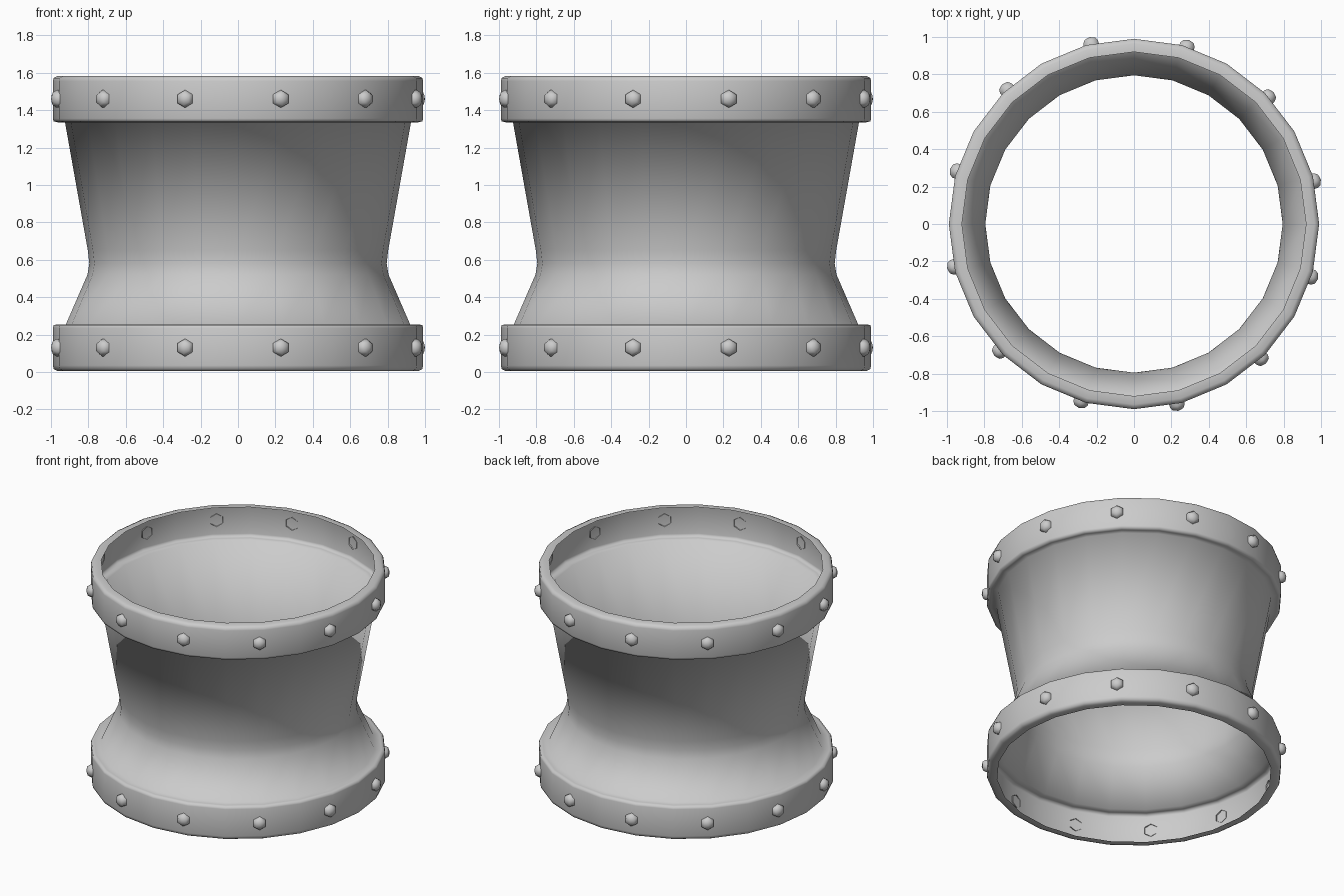
import bpy, bmesh, math
from mathutils import Matrix

cube = bpy.data.objects.get("Cube")
if cube:
    bpy.data.objects.remove(cube, do_unlink=True)

SIDES = 24
RIVETS = 12
RIVET_OFFSET = math.radians(13.4)

metal = bpy.data.materials.new("plain grey")
metal.use_nodes = True
GREY = (0.6, 0.6, 0.6, 1)
metal.diffuse_color = GREY
metal.node_tree.nodes["Principled BSDF"].inputs["Base Color"].default_value = GREY


def make_object(name, bm):
    mesh = bpy.data.meshes.new(name)
    bm.to_mesh(mesh)
    bm.free()
    mesh.materials.append(metal)
    mesh.shade_smooth()
    obj = bpy.data.objects.new(name, mesh)
    bpy.context.collection.objects.link(obj)
    return obj


def loft(bm, profile, sides):
    """Turn (radius, z) points, listed bottom to top, into an open shell."""
    rings = []
    for r, z in profile:
        rings.append([bm.verts.new((r * math.cos(a), r * math.sin(a), z))
                      for a in (math.tau * i / sides for i in range(sides))])
    for low, high in zip(rings, rings[1:]):
        for i in range(sides):
            j = (i + 1) % sides
            bm.faces.new((low[i], low[j], high[j], high[i]))
    return rings


# Thin shell: flanged collar, flared waist, flanged collar
bm = bmesh.new()
loft(bm, [(0.92, 0.005), (0.965, 0.005), (0.985, 0.015), (0.99, 0.035),
          (0.99, 0.235), (0.985, 0.25), (0.965, 0.255), (0.92, 0.255),
          (0.805, 0.52), (0.795, 0.58), (0.803, 0.65),
          (0.925, 1.335), (0.965, 1.335), (0.985, 1.34), (0.99, 1.355),
          (0.99, 1.555), (0.985, 1.572), (0.965, 1.582), (0.92, 1.582)], SIDES)
make_object("shell", bm)


# Six-sided domed rivets around each collar
def rivet_row(name, height):
    bm = bmesh.new()
    for k in range(RIVETS):
        before = set(bm.verts)
        top = loft(bm, [(0.048, 0), (0.046, 0.02), (0.034, 0.038)], 6)[-1]
        tip = bm.verts.new((0, 0, 0.047))
        for i in range(6):
            bm.faces.new((top[i], top[(i + 1) % 6], tip))
        place = (Matrix.Rotation(RIVET_OFFSET + math.tau * k / RIVETS, 4, 'Z')
                 @ Matrix.Translation((0.98, 0, height))
                 @ Matrix.Rotation(math.pi / 2, 4, 'Y'))
        bmesh.ops.transform(bm, matrix=place,
                            verts=[v for v in bm.verts if v not in before])
    make_object(name, bm)


rivet_row("lower_rivets", 0.13)
rivet_row("upper_rivets", 1.46)
